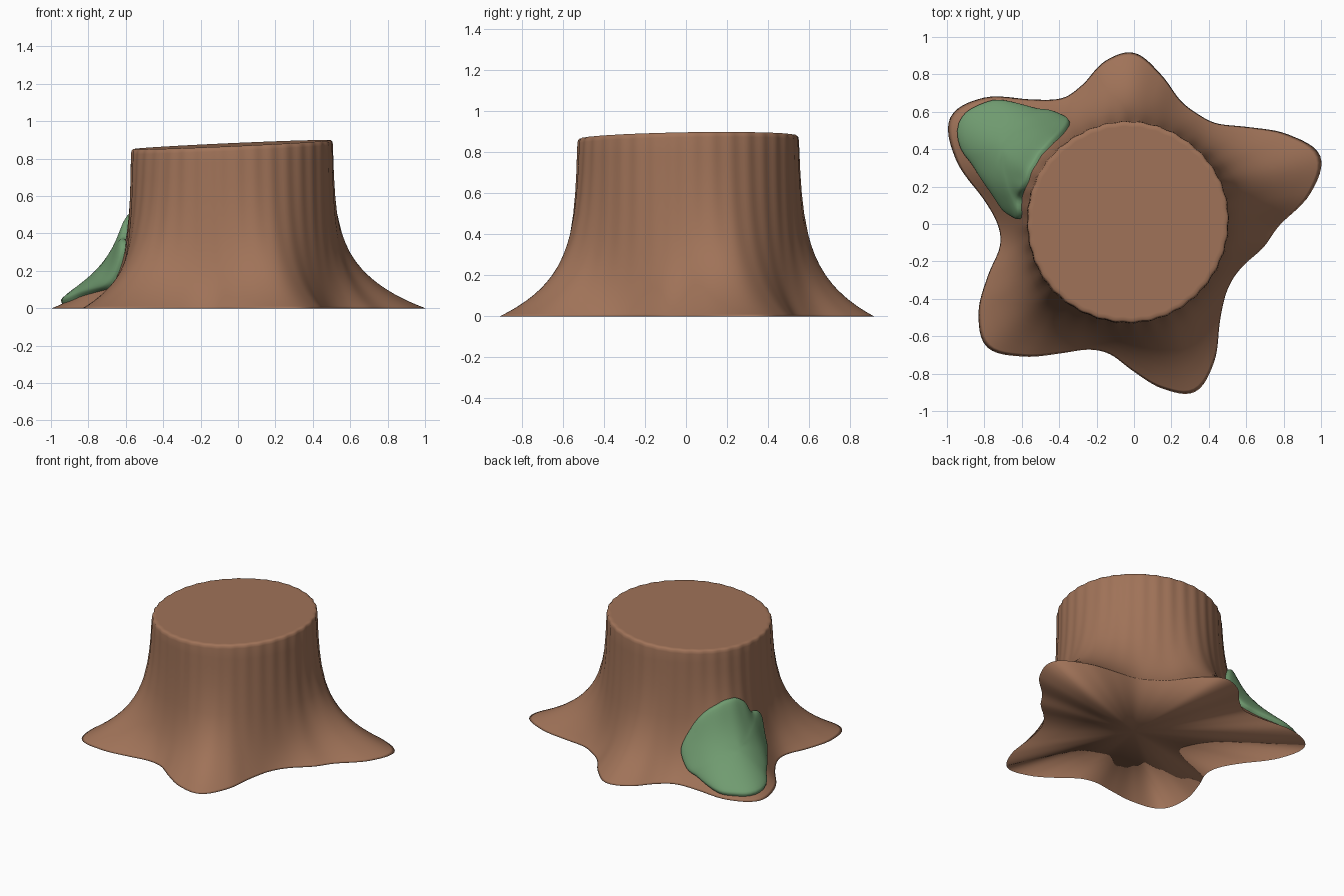
import bpy, bmesh
from math import sin, cos, pi, exp, radians, floor
from mathutils import Vector

cube = bpy.data.objects.get("Cube")
if cube:
    bpy.data.objects.remove(cube, do_unlink=True)


def material(name, rgb):
    mat = bpy.data.materials.new(name)
    mat.use_nodes = True
    mat.diffuse_color = (*rgb, 1)
    mat.node_tree.nodes["Principled BSDF"].inputs["Base Color"].default_value = (*rgb, 1)
    return mat


def spline(p0, p1, p2, p3, t):
    return p1 + (p2 - p0 + (p0 * 2 - p1 * 5 + p2 * 4 - p3 + (p1 * 3 - p0 - p2 * 3 + p3) * t) * t) * t * 0.5


def closed_curve(points, u):
    """Smooth closed curve through the points, u running from 0 to 1."""
    n = len(points)
    u = (u % 1) * n
    i = floor(u)
    return spline(*(points[(i + k) % n] for k in (-1, 0, 1, 2)), u - i)


def build(name, rings, start, end, mat, angle):
    """Skin a list of closed rings; start and end are optional cap centres."""
    bm = bmesh.new()
    loops = [[bm.verts.new(p) for p in ring] for ring in rings]
    n = len(loops[0])
    for low, high in zip(loops, loops[1:]):
        for i in range(n):
            j = (i + 1) % n
            bm.faces.new((low[i], low[j], high[j], high[i]))
    for centre, loop in ((start, loops[0]), (end, loops[-1])):
        if centre is not None:
            hub = bm.verts.new(centre)
            for i in range(n):
                bm.faces.new((hub, loop[i], loop[(i + 1) % n]))
    bmesh.ops.recalc_face_normals(bm, faces=bm.faces)
    mesh = bpy.data.meshes.new(name)
    bm.to_mesh(mesh)
    bm.free()
    mesh.materials.append(mat)
    obj = bpy.data.objects.new(name, mesh)
    bpy.context.collection.objects.link(obj)
    bpy.ops.object.select_all(action="DESELECT")
    obj.select_set(True)
    bpy.context.view_layer.objects.active = obj
    bpy.ops.object.shade_smooth_by_angle(angle=radians(angle))


bark = material("bark_brown", (0.35, 0.17, 0.098))
moss = material("moss_green", (0.162, 0.328, 0.162))

# Root outline on the ground: radius at every tenth degree
ROOTS = [.785, .96, 1.06, .955, .805, .70, .68, .71, .815, .915, .885, .796,
         .776, .87, 1.05, 1.135, 1.015, .825, .73, .73, .835, .96, 1.025, .925,
         .80, .715, .71, .79, .895, .955, .855, .71, .63, .605, .63, .705]
CENTRE = Vector((-.033, .01, 0))
TOP_RADIUS = .535
COLUMNS = 216


def trunk_point(a, z, inset=0):
    """Point on the bark: the root outline fades into the round top."""
    f = exp(-5 * z)
    d = Vector((cos(a), sin(a), 0))
    flute = .003 * sin(36 * a) * (1 - f) ** 4
    upper = CENTRE + d * (TOP_RADIUS + flute - inset)
    lower = d * closed_curve(ROOTS, a / (2 * pi))
    p = upper.lerp(lower, f)
    p.z = z
    return p


def top_height(p):
    return .876 + .045 * p.x + .016 * p.y


def trunk_ring(z):
    return [trunk_point(2 * pi * i / COLUMNS, z) for i in range(COLUMNS)]


def rim_ring(drop, inset):
    ring = [trunk_point(2 * pi * i / COLUMNS, .9, inset) for i in range(COLUMNS)]
    for p in ring:
        p.z = top_height(p) - drop
    return ring


# Stump: flat underside, flared wall, rounded rim and slanted top
heights = [0, .01, .02, .035, .05, .075, .1, .13, .16, .2, .25, .3, .35, .4, .5, .6, .7, .78]
rings = [trunk_ring(z) for z in heights]
rings += [rim_ring(*r) for r in ((.025, 0), (.008, .003), (0, .012), (0, .03))]
hub = CENTRE.copy()
hub.z = top_height(hub)
build("stump", rings, Vector((0, 0, 0)), hub, bark, 180)

# Moss patch: outline as angle in degrees and height on the trunk
PATCH = [Vector(p) for p in (
    (121, .2), (127, .34), (135, .44), (146, .5), (155, .51), (162, .47),
    (167, .38), (174, .36), (178, .3), (176, .17), (173, .11), (166, .085),
    (160, .06), (156, .03), (148, .02), (143, .018), (138, .018), (134, .035),
    (130, .06), (125, .09))]
MIDDLE = Vector((150, .2))


def moss_point(q, lift):
    a, z, e = radians(q.x), q.y, .02
    along = trunk_point(a + e * 3, z) - trunk_point(a - e * 3, z)
    up = trunk_point(a, z + e) - trunk_point(a, max(z - e, 0))
    return trunk_point(a, z) + along.cross(up).normalized() * lift


def moss_ring(scale, lift):
    return [moss_point(MIDDLE.lerp(closed_curve(PATCH, i / 80), scale), lift) for i in range(80)]


STEPS = 12
patch = [moss_ring(1, -.012)]
for k in range(STEPS):
    t = pi / 2 * k / STEPS
    patch.append(moss_ring(cos(t), .012 + .043 * sin(t) ** .7))
build("moss_patch", patch, None, moss_point(MIDDLE, .055), moss, 60)
